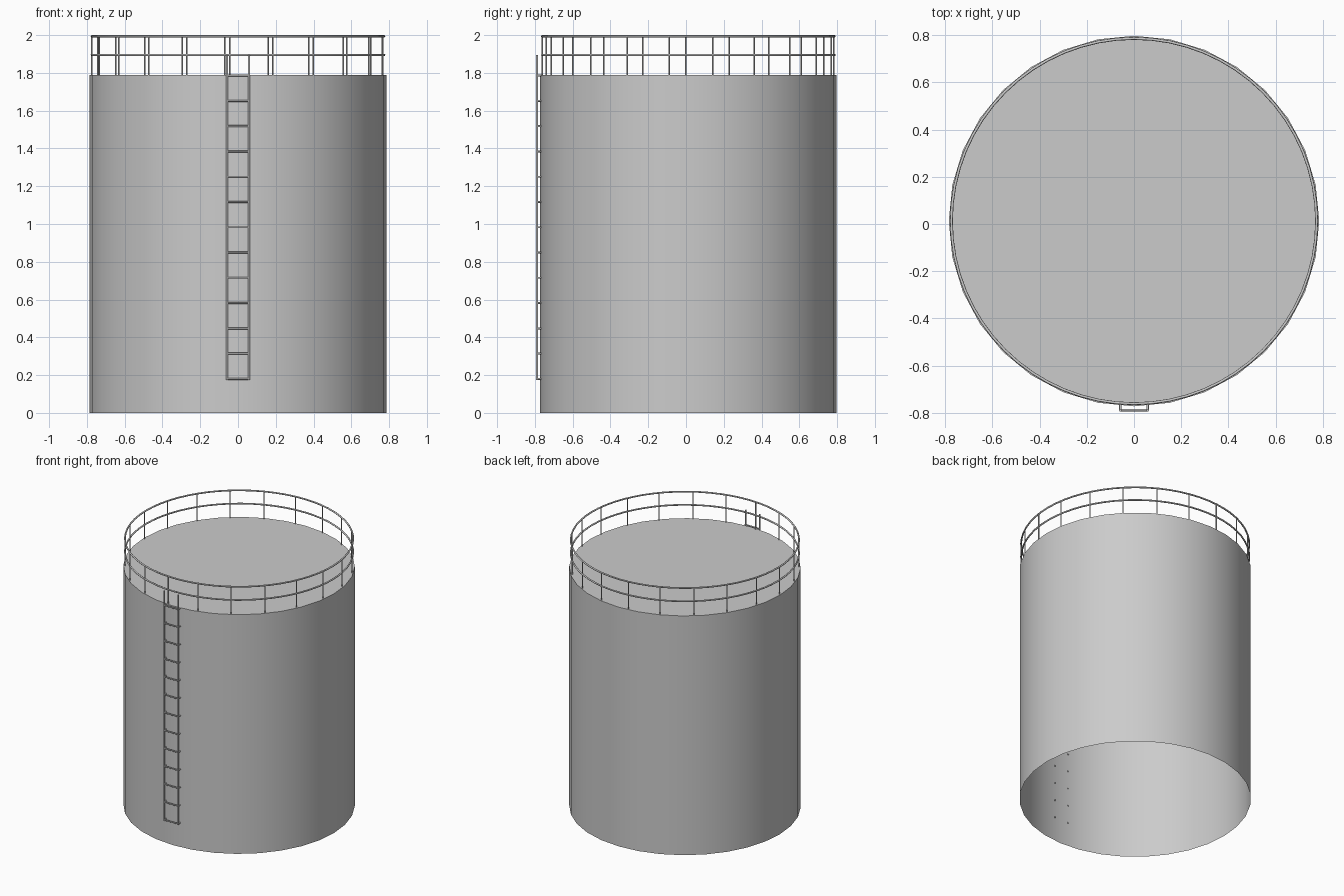
import bpy, bmesh, math
from mathutils import Vector

if "Cube" in bpy.data.objects:
    bpy.data.objects.remove(bpy.data.objects["Cube"])

CY = 0.0125          # tank axis in y
R, H = 0.785, 1.79   # tank radius and height

steel = bpy.data.materials.new("light grey steel")
steel.diffuse_color = (0.6, 0.6, 0.6, 1)
steel.use_nodes = True
steel.node_tree.nodes["Principled BSDF"].inputs["Base Color"].default_value = steel.diffuse_color


def finish(name, bm, angle=30):
    me = bpy.data.meshes.new(name)
    bm.to_mesh(me)
    bm.free()
    ob = bpy.data.objects.new(name, me)
    bpy.context.collection.objects.link(ob)
    me.materials.append(steel)
    bpy.ops.object.select_all(action='DESELECT')
    bpy.context.view_layer.objects.active = ob
    ob.select_set(True)
    bpy.ops.object.shade_smooth_by_angle(angle=math.radians(angle))
    return ob


def rod(bm, a, b, r, n=8):
    a, b = Vector(a), Vector(b)
    d = b - a
    m = d.to_track_quat('Z', 'Y').to_matrix().to_4x4()
    m.translation = (a + b) / 2
    bmesh.ops.create_cone(bm, cap_ends=True, segments=n, radius1=r, radius2=r,
                          depth=d.length, matrix=m)


def ring_point(a, r, z):
    return (r * math.sin(a), CY - r * math.cos(a), z)


# tank shell: open at the bottom, flat roof
bm = bmesh.new()
N = 32
low = [bm.verts.new(ring_point(2 * math.pi * i / N, R, 0)) for i in range(N)]
top = [bm.verts.new(ring_point(2 * math.pi * i / N, R, H)) for i in range(N)]
for i in range(N):
    j = (i + 1) % N
    bm.faces.new((low[i], low[j], top[j], top[i]))
bm.faces.new(top)
finish("tank_shell", bm)

# two round guard rails
RR = 0.774
for name, z in (("top_rail", 1.994), ("middle_rail", 1.895)):
    bm = bmesh.new()
    M, K, t = 64, 8, 0.006
    rings = []
    for i in range(M):
        a = 2 * math.pi * i / M
        rings.append([bm.verts.new(ring_point(
            a, RR + t * math.cos(2 * math.pi * k / K),
            z + t * math.sin(2 * math.pi * k / K))) for k in range(K)])
    for i in range(M):
        p, q = rings[i], rings[(i + 1) % M]
        for k in range(K):
            l = (k + 1) % K
            bm.faces.new((p[k], q[k], q[l], p[l]))
    finish(name, bm, 60)

# rail posts
bm = bmesh.new()
for i in range(21):
    a = math.radians(-3.3) + 2 * math.pi * i / 21
    rod(bm, ring_point(a, RR, H - 0.005), ring_point(a, RR, 1.994), 0.004)
finish("rail_posts", bm, 60)

# ladder: stiles, rungs and wall brackets
LY, LX = -0.789, 0.058
bm = bmesh.new()
for s in (-1, 1):
    rod(bm, (s * LX, LY, 0.175), (s * LX, LY, 1.895), 0.006)
finish("ladder_stiles", bm, 60)

rungs, brackets = bmesh.new(), bmesh.new()
for i in range(13):
    z = 0.18 + i * 0.1338
    rod(rungs, (-LX, LY, z), (LX, LY, z), 0.005)
    for s in (-1, 1):
        rod(brackets, (s * LX, LY, z), (s * LX, -0.76, z), 0.005)
finish("ladder_rungs", rungs, 60)
finish("ladder_brackets", brackets, 60)
